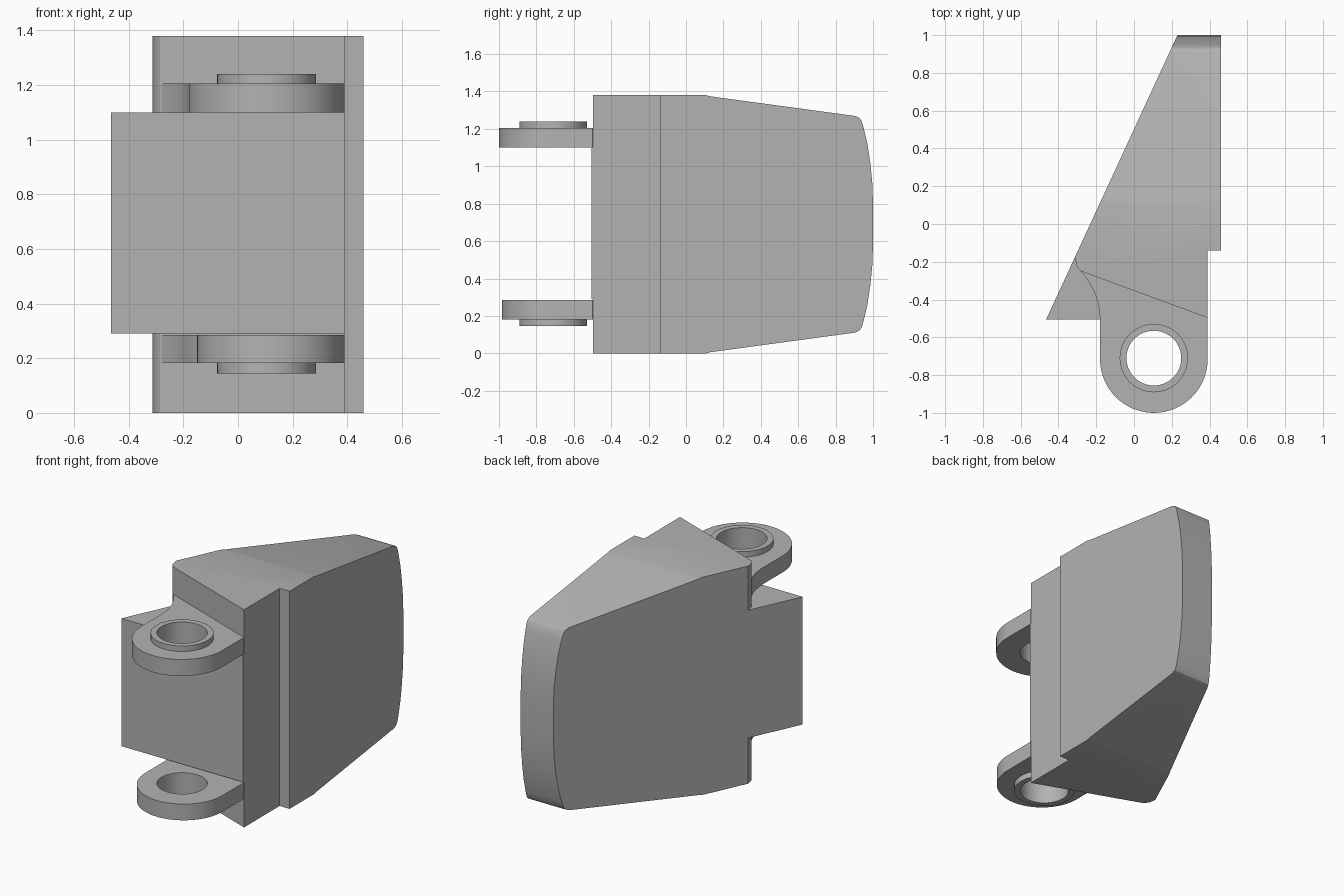
import bpy, math
from mathutils import Vector

if "Cube" in bpy.data.objects:
    bpy.data.objects.remove(bpy.data.objects["Cube"], do_unlink=True)

grey = bpy.data.materials.new("plain_grey")
grey.use_nodes = True
colour = (0.45, 0.45, 0.45, 1)
grey.diffuse_color = colour
grey.node_tree.nodes["Principled BSDF"].inputs["Base Color"].default_value = colour

HEIGHT = 1.38
PIN = Vector((0.105, -0.71))


def prism(name, outline, lo, hi, place):
    """Extrude a closed counter-clockwise outline; place maps (a, b, depth) to xyz."""
    n = len(outline)
    verts = [place(a, b, d) for d in (lo, hi) for a, b in outline]
    faces = [list(range(n))[::-1], list(range(n, 2 * n))]
    faces += [[i, (i + 1) % n, n + (i + 1) % n, n + i] for i in range(n)]
    mesh = bpy.data.meshes.new(name)
    mesh.from_pydata(verts, [], faces)
    mesh.materials.append(grey)
    obj = bpy.data.objects.new(name, mesh)
    bpy.context.collection.objects.link(obj)
    return obj


def plan(name, outline, lo, hi):
    return prism(name, outline, lo, hi, lambda x, y, z: (x, y, z))


def arc(centre, r, start, end, steps):
    angles = [math.radians(start + (end - start) * i / steps) for i in range(steps + 1)]
    return [(centre[0] + r * math.cos(t), centre[1] + r * math.sin(t)) for t in angles]


def boolean(obj, tool, operation):
    """Apply a boolean and discard its tool."""
    tool.hide_render = True
    mod = obj.modifiers.new(operation, 'BOOLEAN')
    mod.operation, mod.object, mod.solver = operation, tool, 'EXACT'
    bpy.context.view_layer.objects.active = obj
    bpy.ops.object.modifier_apply(modifier=mod.name)
    bpy.data.objects.remove(tool, do_unlink=True)


def smooth(obj):
    bpy.ops.object.select_all(action='DESELECT')
    obj.select_set(True)
    bpy.context.view_layer.objects.active = obj
    bpy.ops.object.shade_smooth_by_angle(angle=math.radians(25))


# Wedge body: plan outline trimmed by the tapering side silhouette
body = plan("wedge_body", [(-0.465, -0.505), (0.39, -0.505), (0.39, -0.14),
                           (0.46, -0.14), (0.46, 1.05), (0.253, 1.05)], 0, HEIGHT)
upper = [(1.0, 0.80), (0.996, 0.91), (0.985, 1.02), (0.97, 1.12), (0.95, 1.205),
         (0.94, 1.24), (0.928, 1.258), (0.905, 1.269), (0.13, 1.374), (0.07, 1.39), (-0.6, 1.39)]
lower = [(y, HEIGHT - z) for y, z in reversed(upper)]
silhouette = prism("silhouette_tool", lower + upper, -1, 1, lambda y, z, x: (x, y, z))
boolean(body, silhouette, 'INTERSECT')

# Slanted setbacks above and below the middle block
setback = [(-0.7, -0.8), (0.6, -0.8), (0.6, -0.574), (-0.26, -0.258), (-0.285, -0.247),
           (-0.302, -0.225), (-0.308, -0.2), (-0.315, -0.16), (-0.7, -0.16)]
for lo, hi in ((-0.2, 0.29), (1.10, 1.6)):
    boolean(body, plan("setback_tool", setback, lo, hi), 'DIFFERENCE')
smooth(body)


# Hinge lugs with a fillet into the body, each with a raised collar and a bore
def hinge(prefix, centre, r, lo, hi, collar_lo, collar_hi):
    left = centre[0] - r
    fillet = [(-0.2, -0.2), (-0.28, -0.25), (-0.25, -0.29), (-0.222, -0.335),
              (-0.2, -0.385), (-0.186, -0.44), (left, -0.5)]
    lug = plan(prefix + "_hinge_lug",
               fillet + arc(centre, r, 180, 360, 32) + [(0.39, -0.5), (0.3, -0.4)], lo, hi)
    collar = plan(prefix + "_hinge_collar", arc(PIN, 0.181, 0, 352.5, 47), collar_lo, collar_hi)
    for part in (lug, collar):
        bore = plan("bore_tool", arc(PIN, 0.145, 0, 352.5, 47), -0.5, 2)
        boolean(part, bore, 'DIFFERENCE')
        smooth(part)


hinge("upper", (0.105, -0.715), 0.285, 1.10, 1.205, 1.19, 1.24)
hinge("lower", (0.12, -0.715), 0.27, 0.182, 0.285, 0.145, 0.2)
